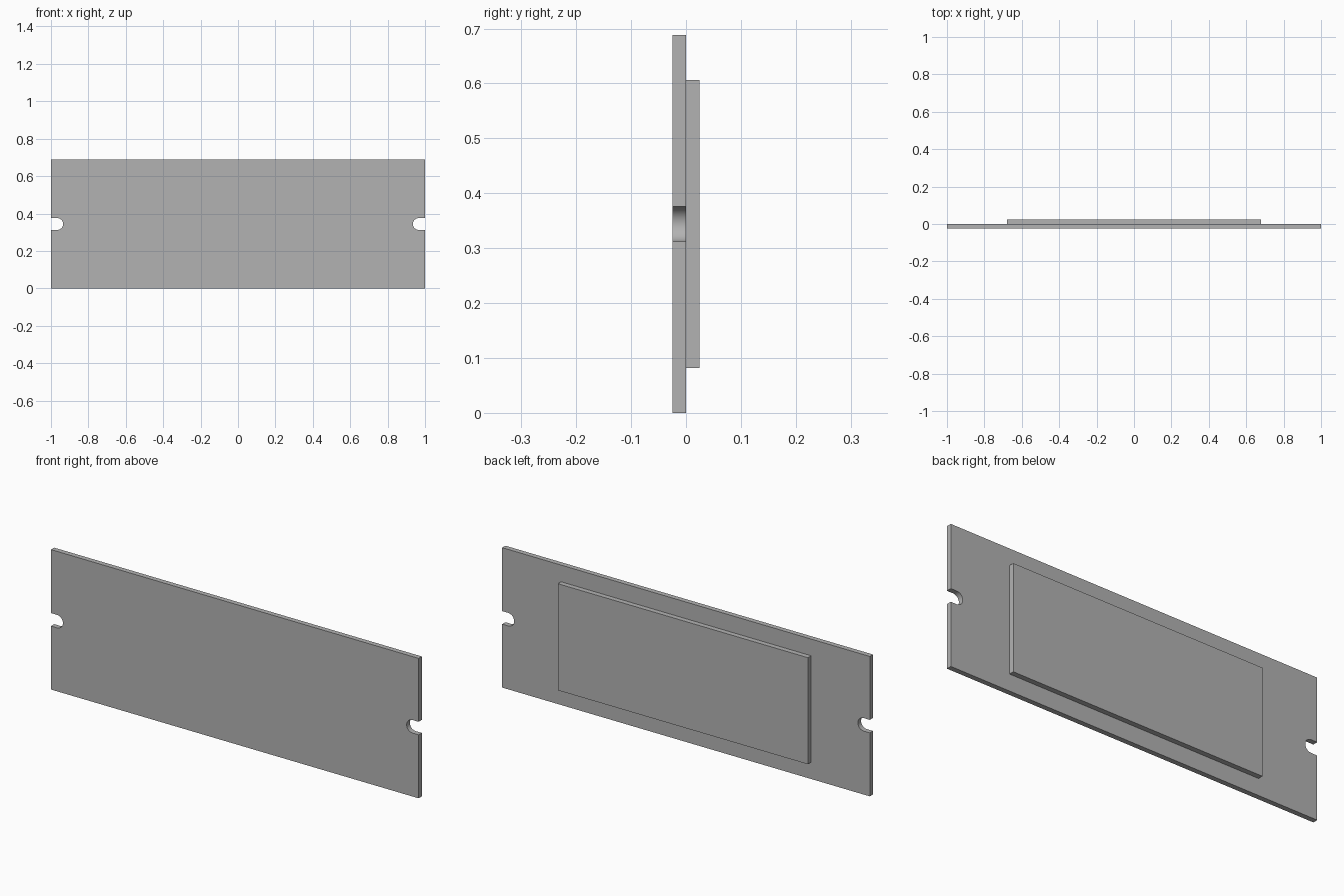
import bpy
import bmesh
from math import cos, sin, pi

cube = bpy.data.objects.get("Cube")
if cube:
    bpy.data.objects.remove(cube, do_unlink=True)

grey = bpy.data.materials.new("plain grey")
grey.use_nodes = True
colour = (0.45, 0.45, 0.45, 1)
grey.diffuse_color = colour
grey.node_tree.nodes["Principled BSDF"].inputs["Base Color"].default_value = colour


def slab(name, outline, y_front, y_back):
    """Extrude an x-z outline from y_front to y_back."""
    bm = bmesh.new()
    face = bm.faces.new([bm.verts.new((x, y_front, z)) for x, z in outline])
    extruded = bmesh.ops.extrude_face_region(bm, geom=[face])["geom"]
    moved = [v for v in extruded if isinstance(v, bmesh.types.BMVert)]
    bmesh.ops.translate(bm, verts=moved, vec=(0, y_back - y_front, 0))
    bmesh.ops.recalc_face_normals(bm, faces=bm.faces)
    mesh = bpy.data.meshes.new(name)
    bm.to_mesh(mesh)
    bm.free()
    mesh.materials.append(grey)
    obj = bpy.data.objects.new(name, mesh)
    bpy.context.collection.objects.link(obj)
    bpy.ops.object.select_all(action="DESELECT")
    obj.select_set(True)
    bpy.context.view_layer.objects.active = obj
    bpy.ops.object.shade_smooth_by_angle(angle=pi / 6)
    return obj


height, thick = 0.688, 0.025
mid, radius, depth, steps = height / 2, 0.032, 0.065, 16

# Front plate with a round-ended slot in the middle of each end
slot = [(1, mid - radius)]
for i in range(steps + 1):
    a = -pi / 2 - pi * i / steps
    slot.append((1 - depth + radius + radius * cos(a), mid + radius * sin(a)))
slot.append((1, mid + radius))
right_half = [(1, 0)] + slot + [(1, height)]
left_half = [(-x, z) for x, z in reversed(right_half)]
slab("front_plate", right_half + left_half, -thick, 0)

# Raised panel on the back
w, low, high = 0.68, 0.082, 0.606
slab("back_panel", [(-w, low), (w, low), (w, high), (-w, high)], 0, thick)
